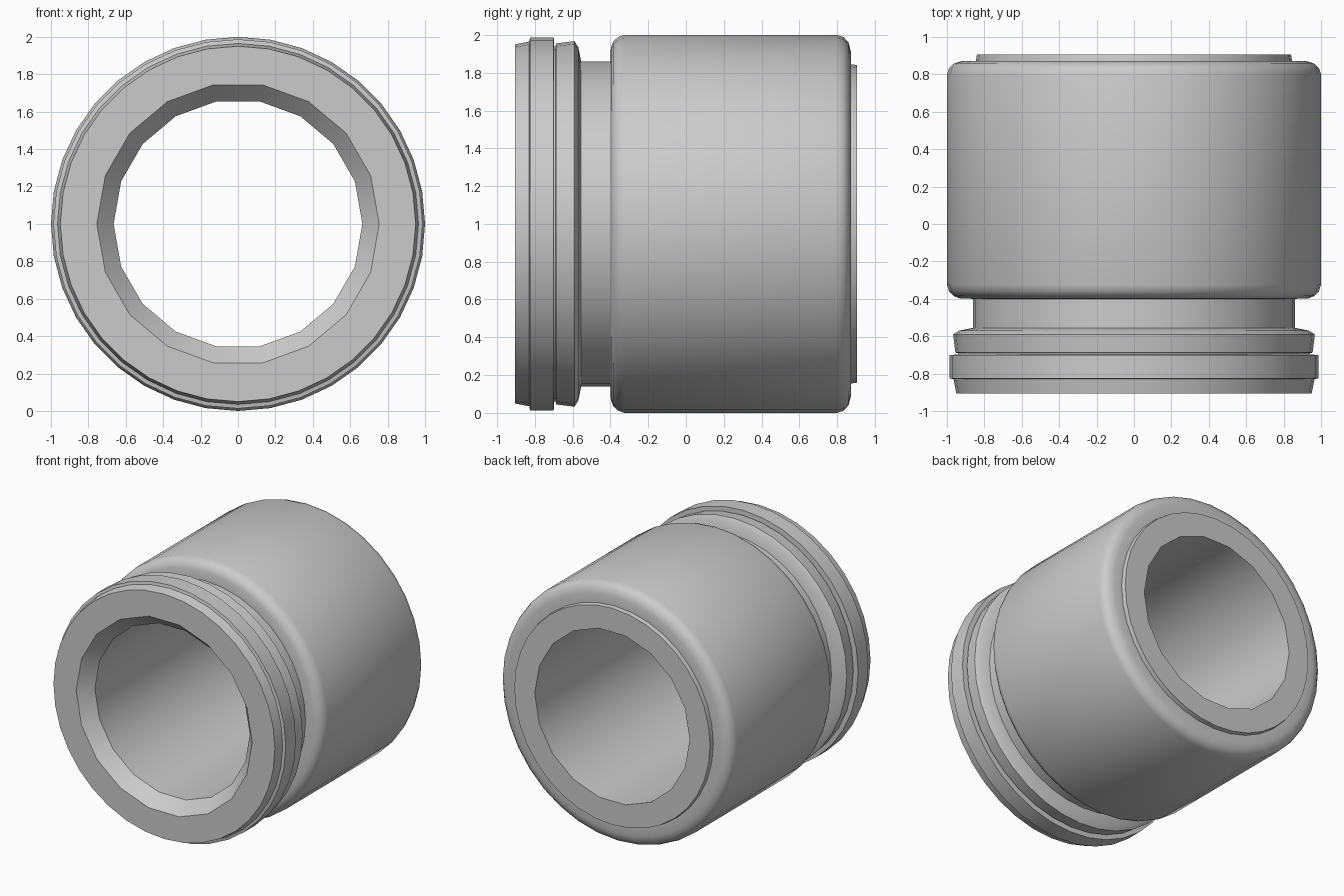
import bpy, bmesh, math

if "Cube" in bpy.data.objects:
    bpy.data.objects.remove(bpy.data.objects["Cube"])

OUTER, BORE = 36, 18   # sides of the outside and of the bore


def lathe(name, profile):
    """Closed revolve about the y axis at z = 1; profile rows are (y, radius, sides)."""
    bm = bmesh.new()
    rings = []
    for y, r, n in profile:
        rings.append([bm.verts.new((r * math.cos(2 * math.pi * i / n), y,
                                    1 + r * math.sin(2 * math.pi * i / n))) for i in range(n)])
    for a, b in zip(rings, rings[1:] + rings[:1]):
        if len(a) == len(b):
            n = len(a)
            for i in range(n):
                j = (i + 1) % n
                bm.faces.new((a[i], a[j], b[j], b[i]))
        else:
            # flat end face: join each bore side to two outer sides
            big, small = (a, b) if len(a) > len(b) else (b, a)
            m, k = len(small), len(big)
            for i in range(m):
                j = (i + 1) % m
                bm.faces.new((small[i], big[2 * i], big[2 * i + 1]))
                bm.faces.new((small[i], big[2 * i + 1], small[j]))
                bm.faces.new((small[j], big[2 * i + 1], big[(2 * i + 2) % k]))
    bmesh.ops.recalc_face_normals(bm, faces=bm.faces)
    mesh = bpy.data.meshes.new(name)
    bm.to_mesh(mesh)
    bm.free()
    obj = bpy.data.objects.new(name, mesh)
    bpy.context.collection.objects.link(obj)
    bpy.context.view_layer.objects.active = obj
    obj.select_set(True)
    bpy.ops.object.shade_smooth_by_angle(angle=math.radians(30))
    obj.select_set(False)
    return obj


# front flange, two rims split by a narrow groove
flange = [(-0.905, 0.95), (-0.83, 0.965), (-0.825, 0.987), (-0.70, 0.987),
          (-0.698, 0.94), (-0.69, 0.94), (-0.688, 0.955), (-0.59, 0.967), (-0.57, 0.935)]
# narrow neck
neck = [(-0.555, 0.86), (-0.40, 0.86)]
# main barrel with rounded ends
barrel = [(-0.398, 0.93), (-0.385, 0.965), (-0.36, 0.988), (-0.325, 1.0),
          (0.80, 1.0), (0.835, 0.988), (0.86, 0.96), (0.872, 0.915)]
# raised lip on the back end
lip = [(0.872, 0.845), (0.905, 0.84)]
# bore with a chamfered front mouth
bore = [(0.905, 0.665), (-0.805, 0.665), (-0.905, 0.755)]

lathe("bushing_sleeve", [(y, r, OUTER) for y, r in flange + neck + barrel + lip]
      + [(y, r, BORE) for y, r in bore])
